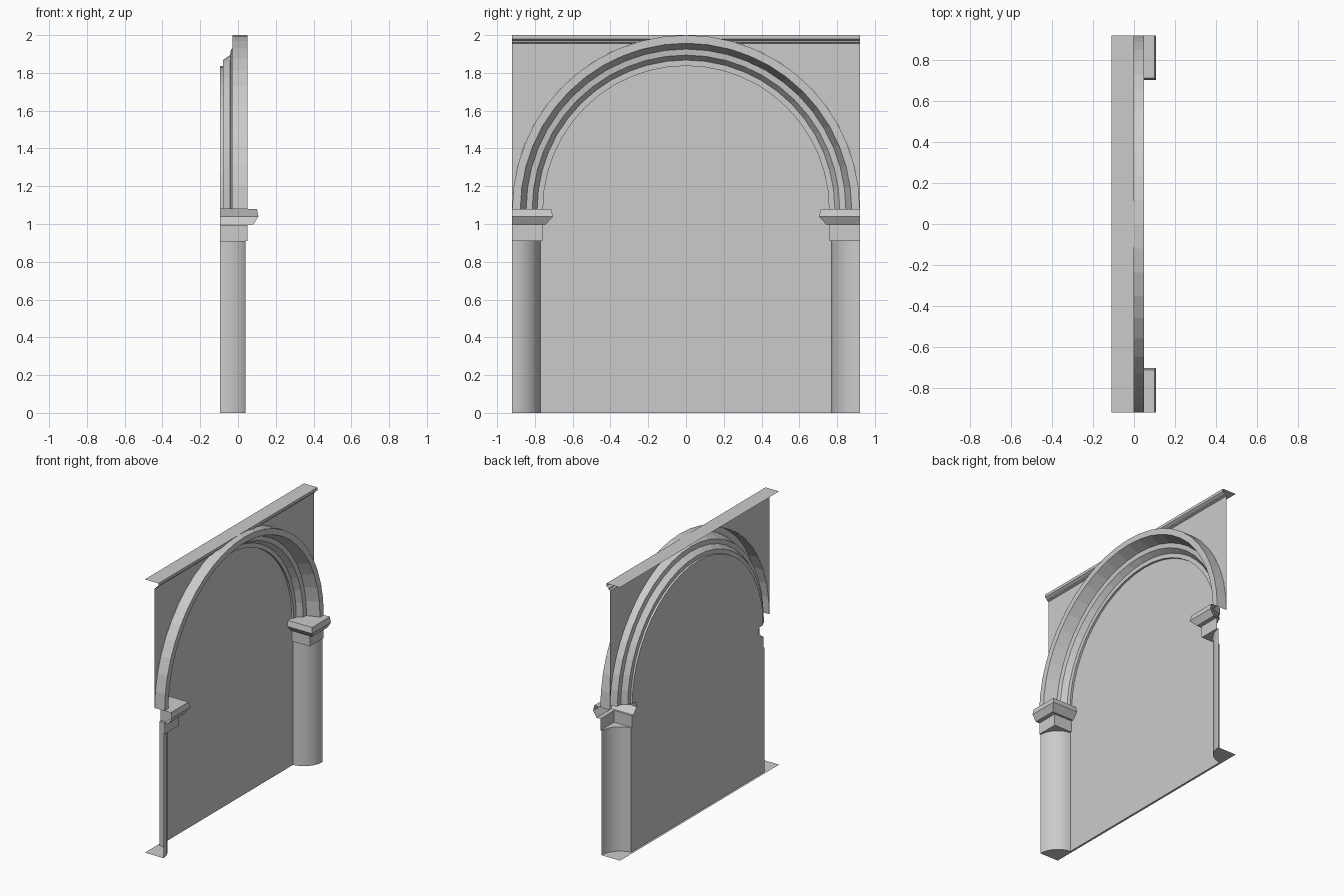
import bpy, bmesh
from math import sin, cos, pi, asin
from mathutils import Vector

if "Cube" in bpy.data.objects:
    bpy.data.objects.remove(bpy.data.objects["Cube"])

W, BACK, REAR, FACE = 0.92, -0.11, -0.095, -0.03   # half width, depth planes
SPRING, R_IN, R_OUT = 1.08, 0.757, 0.92            # arch springing and radii
SEG = 24


def make(name, verts, faces, out, smooth=False):
    """Mesh object whose faces are turned towards out(face centre)."""
    bm = bmesh.new()
    vs = [bm.verts.new(v) for v in verts]
    for f in faces:
        bm.faces.new([vs[i] for i in f])
    bm.normal_update()
    for f in bm.faces:
        if f.normal.dot(out(f.calc_center_median())) < 0:
            f.normal_flip()
        f.smooth = smooth
    me = bpy.data.meshes.new(name)
    bm.to_mesh(me)
    bm.free()
    ob = bpy.data.objects.new(name, me)
    bpy.context.collection.objects.link(ob)
    return ob


def sheet(name, verts, normal):
    return make(name, verts, [range(len(verts))], lambda c: Vector(normal))


def strips(rows):
    """Verts and quads joining consecutive rows of equal length."""
    n = len(rows[0])
    verts = [p for r in rows for p in r]
    faces = [(i * n + j, i * n + j + 1, (i + 1) * n + j + 1, (i + 1) * n + j)
             for i in range(len(rows) - 1) for j in range(n - 1)]
    return verts, faces


def arc(r, a0, a1, n, x):
    """Arc in the wall plane around the springing centre."""
    return [(x, r * cos(a0 + (a1 - a0) * i / n), SPRING + r * sin(a0 + (a1 - a0) * i / n))
            for i in range(n + 1)]


def column_arc(s, z):
    """Quarter circle plan, from the end plane to the rear wall."""
    a1 = pi / 2 - asin((REAR - BACK) / 0.15)
    return [(BACK + 0.15 * cos(a1 * i / 8), s * (W - 0.15 * sin(a1 * i / 8)), z) for i in range(9)]


# stepped arch moulding as (radius, x)
moulding = [(R_OUT, FACE), (R_OUT, 0.05), (0.877, 0.05), (0.846, -0.037),
            (0.814, -0.042), (0.788, -0.08), (R_IN, -0.08), (R_IN, REAR)]
rows = list(zip(*[arc(r, 0, pi, SEG, x) for r, x in moulding]))


def arch_out(c):
    d = Vector((0, c.y, c.z - SPRING)).normalized()
    return c - (d * 0.85 + Vector((BACK, 0, SPRING)))


make("arch_moulding", *strips(rows), arch_out)

# capital profile as (x, |y|, z)
capital = [(0.05, 0.76, 0.91), (0.05, 0.76, 0.995), (0.08, 0.745, 0.995),
           (0.108, 0.704, 1.04), (0.10, 0.714, SPRING)]

for s, side in ((-1, "left"), (1, "right")):
    # quarter column
    make("column_" + side, *strips([column_arc(s, 0), column_arc(s, 0.91)]),
         lambda c: Vector((c.x - BACK, c.y - s * W, 0)), True)
    # mitred capital, with its underside and top
    v, f = strips([[(x, s * W, z), (x, s * y, z), (REAR, s * y, z)] for x, y, z in capital])
    n = len(v)
    under = column_arc(s, 0.91)[::-1]
    top = [(x, s * r, SPRING) for r, x in moulding[1:]][::-1]
    f += [[0, 1, 2] + list(range(n, n + len(under)))]
    n += len(under)
    f += [[12, 13, 14] + list(range(n, n + len(top)))]
    make("capital_" + side, v + under + top, f,
         lambda c: c - Vector((BACK, s * W, 1.03)))
    # spandrel beside the arch
    curve = [(FACE, s * y, z) for _, y, z in arc(R_OUT, 0, asin(0.875 / R_OUT), 10, 0)]
    sheet("spandrel_" + side, curve + [(FACE, s * W, 1.955)], (1, 0, 0))

# recessed wall, its edge following columns, capitals and arch
edge = [(0.771, 0), (0.771, 0.91)] + [(y, z) for _, y, z in capital]
wall = [(REAR, y, z) for y, z in edge] + arc(R_IN, 0, pi, SEG, REAR)
wall += [(REAR, -y, z) for y, z in edge[::-1]]
sheet("recessed_wall", wall, (1, 0, 0))

# cornice with flat top
cornice = [(BACK, 2), (0, 2), (0, 1.98), (-0.018, 1.968), (-0.018, 1.96), (FACE, 1.955)]
make("cornice", *strips([[(x, y, z) for x, z in cornice] for y in (-W, W)]),
     lambda c: Vector((c.x - BACK, 0, c.z - 1.98)))

# floor slab under wall and columns
sheet("base", [(BACK, -W, 0)] + column_arc(-1, 0) + column_arc(1, 0)[::-1] + [(BACK, W, 0)],
      (0, 0, -1))
